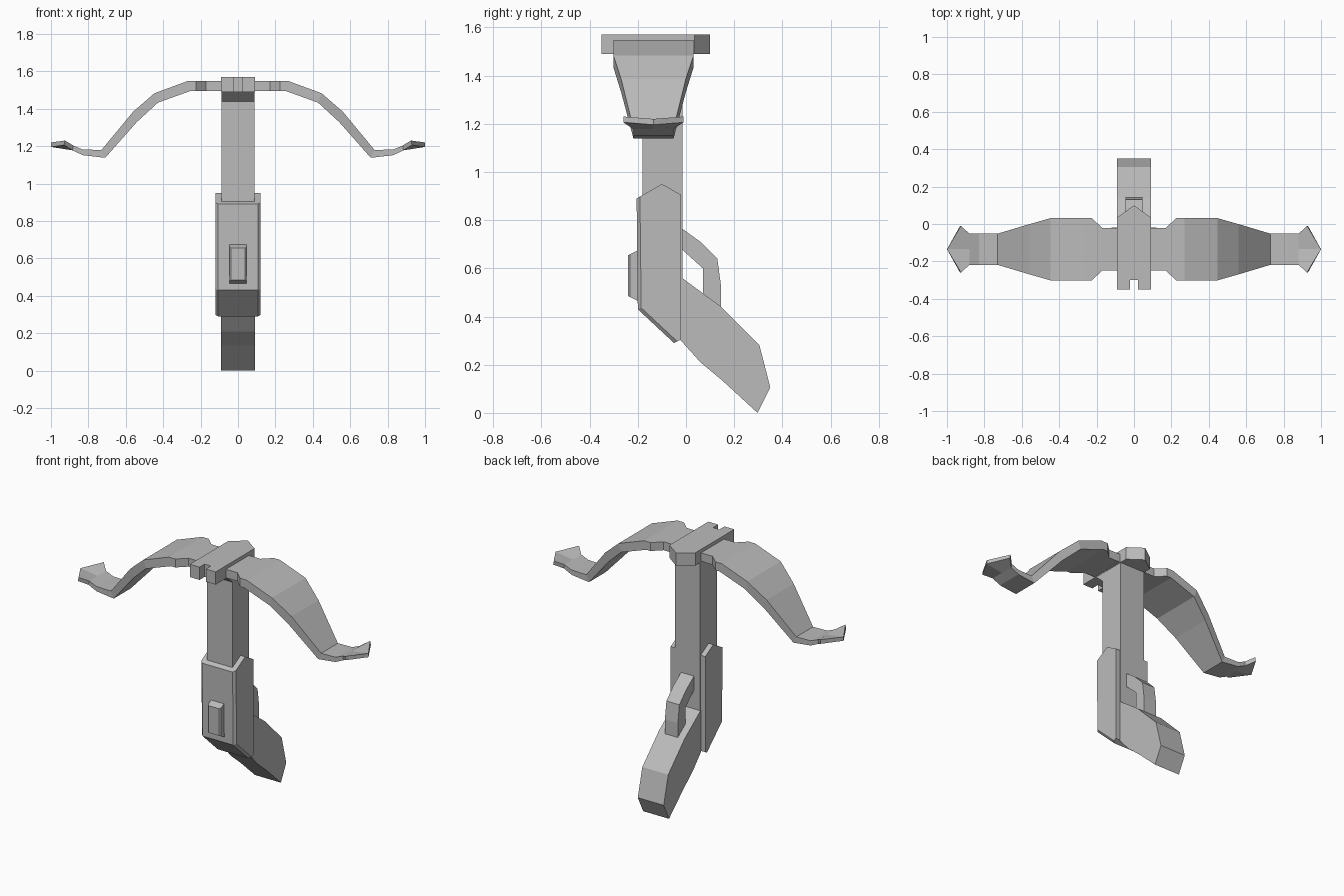
import bpy, bmesh
from mathutils import Vector

cube = bpy.data.objects.get("Cube")
if cube:
    bpy.data.objects.remove(cube, do_unlink=True)

grey = bpy.data.materials.new("plain grey")
grey.use_nodes = True
grey.diffuse_color = (0.5, 0.5, 0.5, 1)
grey.node_tree.nodes["Principled BSDF"].inputs["Base Color"].default_value = (0.5, 0.5, 0.5, 1)


def finish(bm, name):
    bmesh.ops.recalc_face_normals(bm, faces=bm.faces)
    mesh = bpy.data.meshes.new(name)
    bm.to_mesh(mesh)
    bm.free()
    mesh.materials.append(grey)
    obj = bpy.data.objects.new(name, mesh)
    bpy.context.collection.objects.link(obj)
    return obj


def extrude_outline(points, offset):
    bm = bmesh.new()
    face = bm.faces.new([bm.verts.new(p) for p in points])
    result = bmesh.ops.extrude_face_region(bm, geom=[face], use_keep_orig=True)
    moved = [v for v in result["geom"] if isinstance(v, bmesh.types.BMVert)]
    bmesh.ops.translate(bm, verts=moved, vec=Vector(offset))
    return bm


def side_prism(name, outline, half, chamfer=0, rule=None):
    """Extrude a (y, z) outline across x, chamfering rim edges picked by rule."""
    bm = extrude_outline([(-half, y, z) for y, z in outline], (2 * half, 0, 0))
    if chamfer:
        edges = []
        for e in bm.edges:
            a, b = (v.co for v in e.verts)
            if abs(a.x - b.x) < 0.001 and rule((a + b) / 2):
                edges.append(e)
        bmesh.ops.bevel(bm, geom=edges, offset=chamfer, segments=1,
                        affect="EDGES", profile=0.5)
    return finish(bm, name)


# Long central beam, flared forward under the head
side_prism("beam", [(-0.18, 0.44), (-0.18, 1.44), (-0.25, 1.5),
                    (-0.015, 1.5), (-0.015, 0.32)], 0.088)

# Housing around the lower beam
side_prism("housing", [(-0.205, 0.89), (-0.1, 0.95), (-0.02, 0.905),
                       (-0.02, 0.305), (-0.05, 0.29), (-0.2, 0.43)],
           0.12, 0.014, lambda m: m.y < -0.11 and m.z < 0.9)

# Raised block on the housing front
side_prism("front_block", [(-0.19, 0.68), (-0.24, 0.655),
                           (-0.24, 0.485), (-0.19, 0.46)],
           0.045, 0.008, lambda m: m.y < -0.23)

# Angled butt
side_prism("butt", [(-0.03, 0.57), (0.14, 0.445), (0.305, 0.28), (0.35, 0.105),
                    (0.297, 0), (0.15, 0.135), (0.06, 0.21), (-0.03, 0.31)], 0.09)

# Bent trigger guard
side_prism("trigger_guard", [(-0.03, 0.775), (0.06, 0.71), (0.13, 0.64), (0.145, 0.53),
                             (0.145, 0.42), (0.07, 0.45), (0.07, 0.6), (-0.03, 0.69)], 0.045)

# Head plate with a pointed back and a notch in front
plan = [(0.022, -0.3), (0.022, -0.35), (0.09, -0.35), (0.09, 0.035), (0, 0.1)]
plan += [(-x, y) for x, y in reversed(plan[:-1])]
finish(extrude_outline([(x, y, 1.49) for x, y in plan], (0, 0, 0.08)), "head")

# Bow limb stations: top x, top z, bottom x, bottom z, half width
stations = [
    (0, 1.548, 0, 1.495, 0.114),
    (0.17, 1.548, 0.17, 1.495, 0.114),
    (0.225, 1.548, 0.225, 1.495, 0.166),
    (0.27, 1.548, 0.255, 1.495, 0.166),
    (0.447, 1.483, 0.428, 1.433, 0.166),
    (0.56, 1.385, 0.54, 1.33, 0.134),
    (0.73, 1.18, 0.71, 1.138, 0.083),
    (0.83, 1.182, 0.83, 1.152, 0.083),
    (0.88, 1.203, 0.885, 1.178, 0.083),
    (0.925, 1.23, 0.93, 1.206, 0.125),
]
bm = bmesh.new()
rings = []
for i, (tx, tz, bx, bz, half) in enumerate(stations):
    ring = []
    for x, z, sides in ((tx, tz, (-1, 0, 1)), (bx, bz, (1, 0, -1))):
        for s in sides:
            px, pz = x, z
            # The last station reaches out to a pointed tip on the centre line
            if s == 0 and i == len(stations) - 1:
                px, pz = 1.0, z - 0.01
            ring.append(bm.verts.new((px, -0.135 + s * half, pz)))
    rings.append(ring)
for a, b in zip(rings, rings[1:]):
    for k in range(6):
        n = (k + 1) % 6
        bm.faces.new((a[k], a[n], b[n], b[k]))
t = rings[-1]
bm.faces.new((t[0], t[1], t[4], t[5]))
bm.faces.new((t[1], t[2], t[3], t[4]))
bow = finish(bm, "bow_limbs")
mirror = bow.modifiers.new("mirror", "MIRROR")
mirror.use_clip = True
